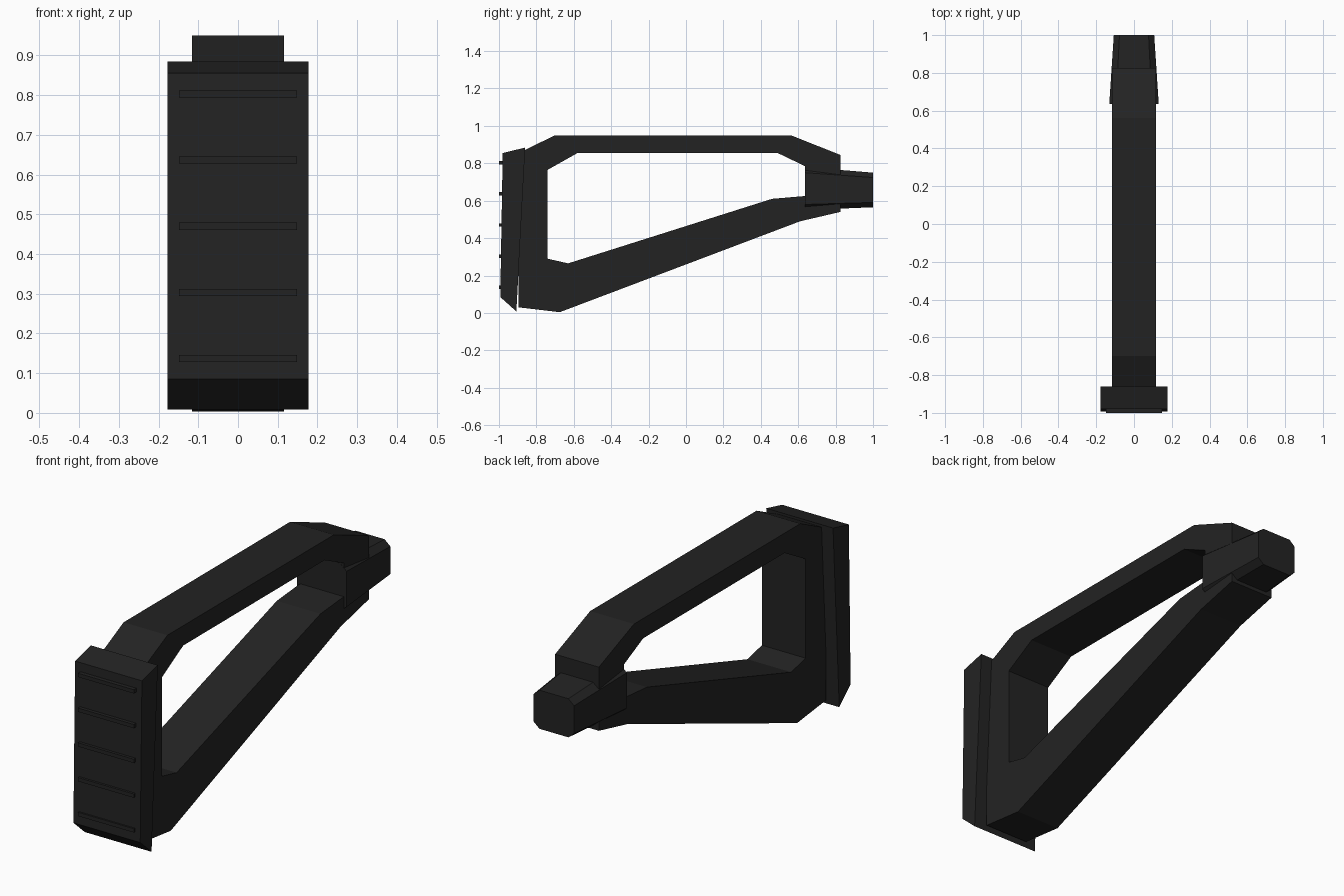
import bpy, bmesh

if "Cube" in bpy.data.objects:
    bpy.data.objects.remove(bpy.data.objects["Cube"])

mat = bpy.data.materials.new("matte_black")
mat.diffuse_color = (0.0165, 0.0165, 0.0165, 1)
mat.use_nodes = True
mat.node_tree.nodes["Principled BSDF"].inputs["Base Color"].default_value = mat.diffuse_color


def make_object(name, bm):
    bmesh.ops.recalc_face_normals(bm, faces=bm.faces)
    mesh = bpy.data.meshes.new(name)
    bm.to_mesh(mesh)
    bm.free()
    mesh.materials.append(mat)
    obj = bpy.data.objects.new(name, mesh)
    bpy.context.collection.objects.link(obj)
    return obj


def loft(name, first, second):
    """Closed solid between two matching loops of points."""
    bm = bmesh.new()
    a = [bm.verts.new(p) for p in first]
    b = [bm.verts.new(p) for p in second]
    n = len(a)
    bm.faces.new(a)
    bm.faces.new(b)
    for i in range(n):
        j = (i + 1) % n
        bm.faces.new((a[i], a[j], b[j], b[i]))
    return make_object(name, bm)


def extrude_side(name, profile, half):
    return loft(name, [(-half, y, z) for y, z in profile],
                [(half, y, z) for y, z in profile])


# Open frame: outer and inner side outlines with matching corners
outer = [(-0.895, 0.855), (-0.70, 0.95), (0.56, 0.95), (0.825, 0.845),
         (0.825, 0.54), (0.61, 0.49), (-0.675, 0.004), (-0.895, 0.03)]
inner = [(-0.74, 0.765), (-0.58, 0.855), (0.49, 0.855), (0.636, 0.785),
         (0.636, 0.625), (0.46, 0.61), (-0.63, 0.265), (-0.74, 0.29)]
HALF = 0.116
bm = bmesh.new()
ol, orr, il, ir = [[bm.verts.new((s * HALF, y, z)) for y, z in loop]
                   for loop, s in ((outer, -1), (outer, 1), (inner, -1), (inner, 1))]
for i in range(len(outer)):
    j = (i + 1) % len(outer)
    for p, q in ((ol, orr), (orr, ir), (ir, il), (il, ol)):
        bm.faces.new((p[i], p[j], q[j], q[i]))
make_object("stock_frame", bm)

# Rear pad, slightly tilted
extrude_side("rear_pad", [(-0.98, 0.855), (-0.86, 0.884), (-0.907, 0.008),
                          (-0.993, 0.085)], 0.177)

# Grip ridges across the pad
for i in range(5):
    z = 0.803 - i * 0.1665
    extrude_side(f"pad_ridge_{i + 1}", [(-1.0, z - 0.009), (-1.0, z + 0.009),
                                        (-0.97, z + 0.009), (-0.97, z - 0.009)], 0.148)


# Tapered eight-sided socket
def octagon(y, half, low, high, cut_x, cut_z):
    return [(-half, y, low + cut_z), (-half + cut_x, y, low),
            (half - cut_x, y, low), (half, y, low + cut_z),
            (half, y, high - cut_z), (half - cut_x, y, high),
            (-half + cut_x, y, high), (-half, y, high - cut_z)]


loft("socket", octagon(0.635, 0.131, 0.55, 0.78, 0.036, 0.03),
     octagon(1.0, 0.107, 0.565, 0.75, 0.03, 0.026))
